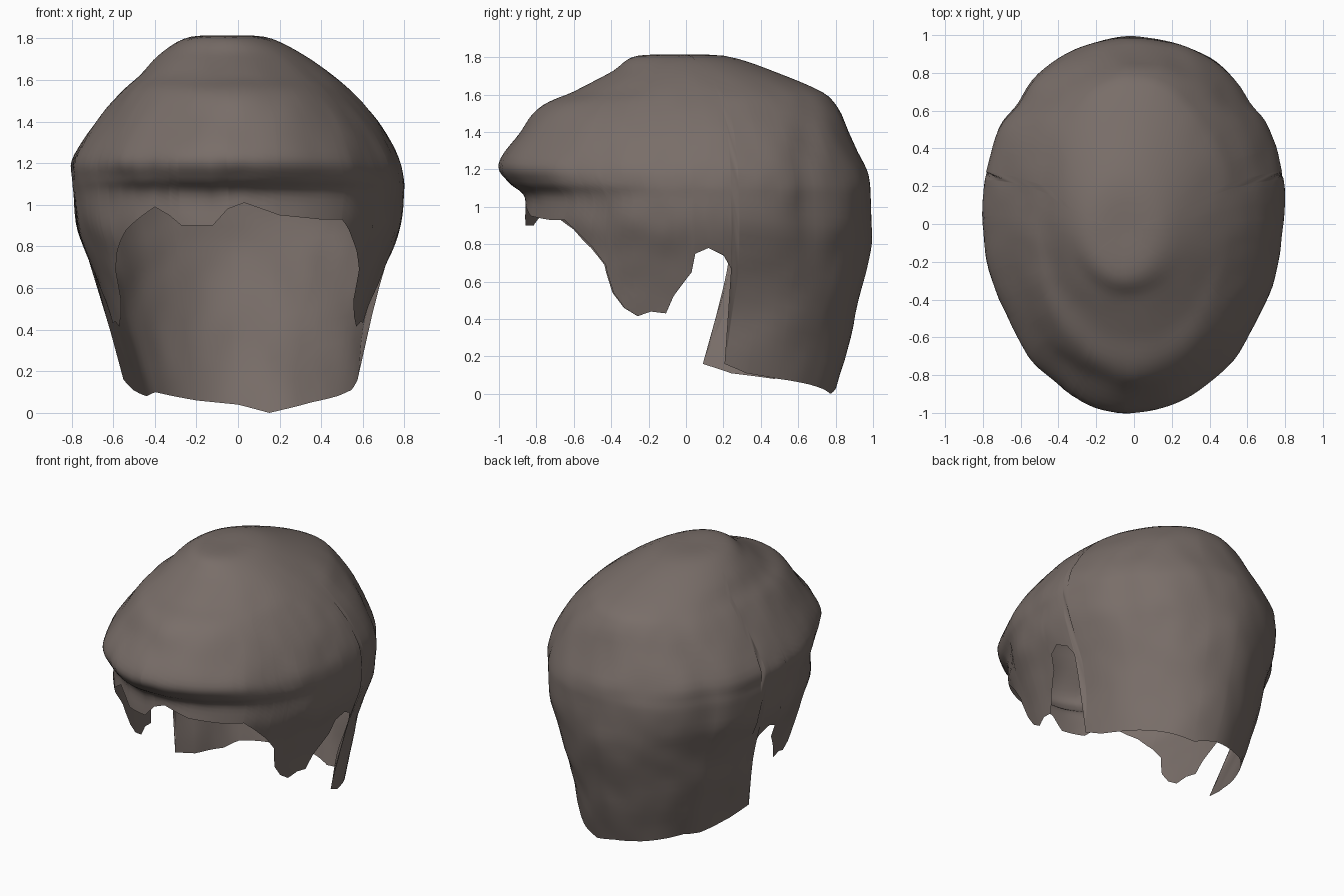
import bpy, bmesh, math
from mathutils import Vector, noise

if "Cube" in bpy.data.objects:
    bpy.data.objects.remove(bpy.data.objects["Cube"])

# Horizontal sections, top to bottom: z, half width, front y, back y, centre y, x shift
SECTIONS = [
    (1.812, 0.00, -0.03, -0.03, -0.03, -0.05),
    (1.805, 0.19, -0.27, 0.22, -0.01, -0.05),
    (1.72, 0.35, -0.40, 0.48, 0.03, -0.03),
    (1.62, 0.47, -0.59, 0.72, 0.06, -0.01),
    (1.54, 0.56, -0.77, 0.80, 0.08, -0.01),
    (1.40, 0.68, -0.88, 0.87, 0.10, 0.00),
    (1.23, 0.78, -1.00, 0.95, 0.10, -0.01),
    (1.13, 0.80, -0.95, 0.98, 0.10, 0.00),
    (1.05, 0.80, -0.86, 0.99, 0.10, 0.00),
    (0.90, 0.78, -0.87, 0.995, 0.10, 0.00),
    (0.75, 0.72, -0.86, 0.98, 0.10, 0.00),
    (0.60, 0.67, -0.85, 0.95, 0.10, 0.00),
    (0.40, 0.62, -0.80, 0.90, 0.10, 0.00),
    (0.20, 0.575, -0.75, 0.85, 0.10, 0.01),
    (0.00, 0.54, -0.70, 0.79, 0.10, 0.02),
]

# Lower hair line: fringe (x, z), sides (y, z), nape (x, z)
FRINGE = [(-0.48, 0.93), (-0.40, 0.99), (-0.33, 0.95), (-0.27, 0.90), (-0.12, 0.90),
          (-0.05, 0.98), (0.03, 1.01), (0.2, 0.95), (0.4, 0.93), (0.5, 0.93)]
SIDE = [(-0.6, 0.88), (-0.5, 0.78), (-0.43, 0.69), (-0.39, 0.54), (-0.33, 0.46),
        (-0.26, 0.415), (-0.19, 0.44), (-0.11, 0.43), (-0.07, 0.52), (0.03, 0.65),
        (0.05, 0.75), (0.12, 0.78), (0.2, 0.74), (0.24, 0.67), (0.25, 0.16),
        (0.35, 0.11), (0.5, 0.08)]
NAPE = [(-0.4, 0.10), (-0.2, 0.06), (0.0, 0.04), (0.15, 0.0), (0.35, 0.05)]


def section(p):
    """Catmull-Rom interpolation of the section table."""
    i = min(int(p), len(SECTIONS) - 2)
    t = p - i
    a, b, c, d = (SECTIONS[max(0, min(len(SECTIONS) - 1, i + k))] for k in (-1, 0, 1, 2))
    return [0.5 * (2 * B + (C - A) * t + (2 * A - 5 * B + 4 * C - D) * t * t
                   + (3 * B - A - 3 * C + D) * t ** 3) for A, B, C, D in zip(a, b, c, d)]


def level(z):
    lo, hi = 0.0, len(SECTIONS) - 1.0
    for _ in range(40):
        mid = (lo + hi) / 2
        if section(mid)[0] > z:
            lo = mid
        else:
            hi = mid
    return lo


def clamp(v):
    return max(0.0, min(1.0, v))


def point(t, p):
    z, w, front, back, cy, sx = section(p)
    c = math.cos(t)
    y = cy - c * ((cy - front) if c > 0 else (back - cy))
    q = Vector((w * math.sin(t) + sx, y, z))
    # nape corners sweep forward below the ears
    if y > 0.15:
        reach = 0.16 if q.x < 0 else 0.045
        q.y -= reach * clamp((0.6 - z) / 0.42) * clamp((0.55 - y) / 0.3)
    # soft uneven locks, and a shallow groove behind the ears
    n = noise.noise(q * 3.2) * 0.014 + noise.noise(q * 7.0) * 0.006
    groove = math.exp(-((y - 0.64) / 0.07) ** 2) * clamp((1.65 - z) * 3) * clamp((z - 0.5) * 2)
    d = Vector((q.x, q.y - cy, 0.0))
    if d.length > 0.05:
        q += d.normalized() * (n - 0.018 * groove) * clamp((1.8 - z) * 6)
    return q


def angle_from_x(x, z, behind):
    _, w, _, _, _, sx = section(level(z))
    t = math.asin(max(-1, min(1, (x - sx) / w)))
    return (math.pi - t) % (2 * math.pi) if behind else t % (2 * math.pi)


def angle_from_y(y, z, side):
    _, _, front, back, cy, _ = section(level(z))
    c = (cy - y) / ((cy - front) if y < cy else (back - cy))
    return (side * math.acos(max(-1, min(1, c)))) % (2 * math.pi)


# Hair line as angle -> height
edge = [(angle_from_x(x, z, False), z) for x, z in FRINGE]
edge += [(angle_from_x(x, z, True), z) for x, z in NAPE]
edge += [(angle_from_y(y, z, s), z) for y, z in SIDE for s in (1, -1)]
edge.sort()
ring = ([(edge[-1][0] - 2 * math.pi, edge[-1][1])] + edge
        + [(edge[0][0] + 2 * math.pi, edge[0][1])])


def edge_height(t):
    for (a, za), (b, zb) in zip(ring, ring[1:]):
        if a <= t <= b:
            return za + (zb - za) * (t - a) / max(b - a, 1e-6)
    return ring[0][1]


angles = sorted([t for t, _ in edge] + [2 * math.pi * i / 120 for i in range(120)])
angles = [t for i, t in enumerate(angles) if i == 0 or t - angles[i - 1] > 0.004]

# Hair shell: columns run from the crown down to the hair line
ROWS = 44
bm = bmesh.new()
crown = bm.verts.new(point(0, 0))
cols = []
for t in angles:
    end = level(edge_height(t))
    cols.append([bm.verts.new(point(t, end * (r + 1) / ROWS)) for r in range(ROWS)])
for i, a in enumerate(cols):
    b = cols[(i + 1) % len(cols)]
    bm.faces.new((crown, a[0], b[0]))
    for r in range(ROWS - 1):
        bm.faces.new((a[r], a[r + 1], b[r + 1], b[r]))
bmesh.ops.recalc_face_normals(bm, faces=bm.faces)
if sum(f.normal.z for f in bm.faces if f.calc_center_median().z > 1.6) < 0:
    bmesh.ops.reverse_faces(bm, faces=bm.faces)

mesh = bpy.data.meshes.new("hair")
bm.to_mesh(mesh)
bm.free()
mesh.shade_smooth()
hair = bpy.data.objects.new("hair", mesh)
bpy.context.collection.objects.link(hair)

# Colour
mat = bpy.data.materials.new("hair_brown")
mat.diffuse_color = (0.19, 0.155, 0.14, 1)
mat.use_nodes = True
mat.node_tree.nodes["Principled BSDF"].inputs["Base Color"].default_value = mat.diffuse_color
mesh.materials.append(mat)
